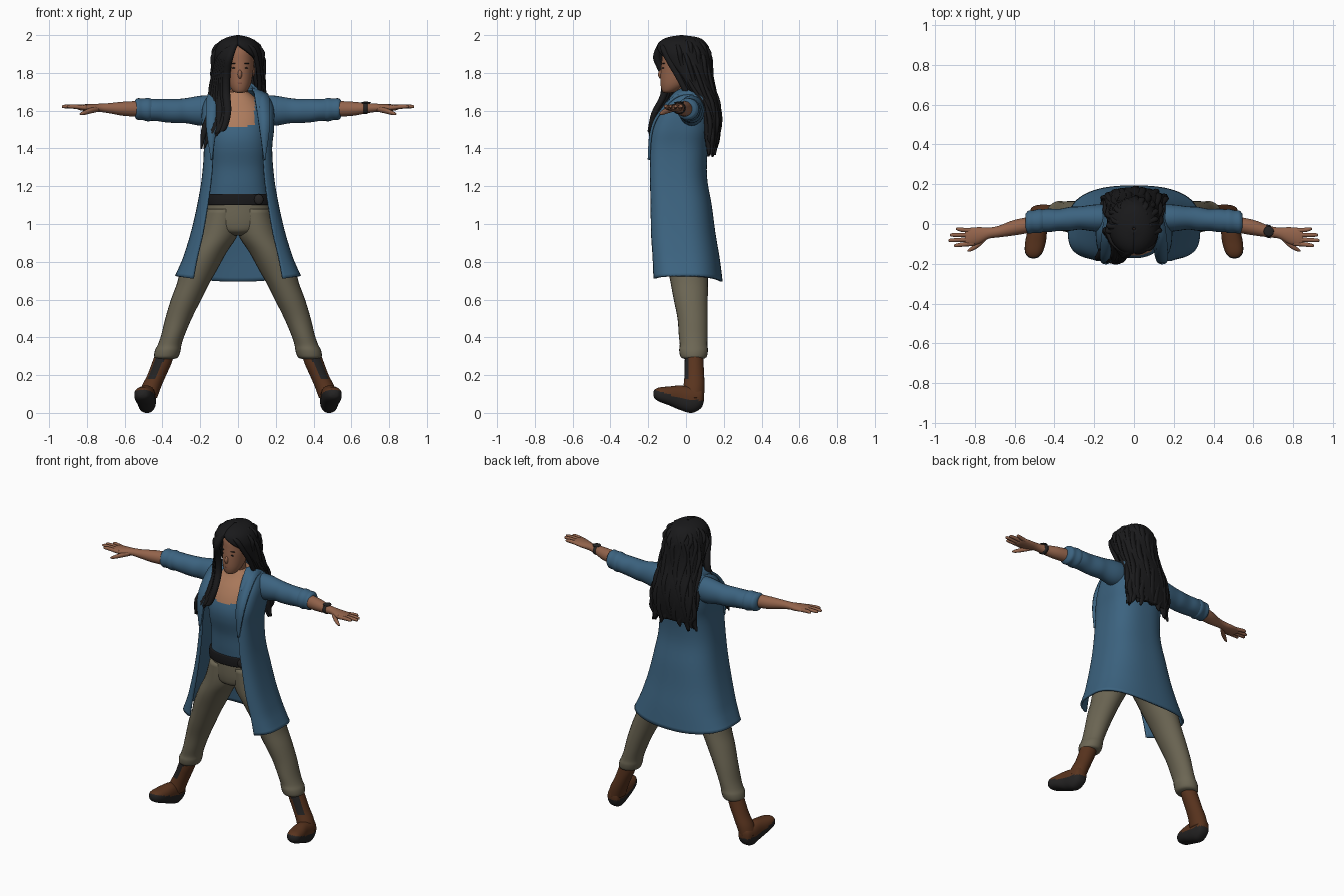
import bpy, bmesh, math, random
from mathutils import Vector

random.seed(4)


def mat(name, r, g, b):
    m = bpy.data.materials.new(name)
    m.diffuse_color = (r, g, b, 1)
    return m


BLUE = mat("denim_blue", 0.045, 0.125, 0.215)
KHAKI = mat("khaki", 0.15, 0.133, 0.088)
SKIN = mat("skin", 0.29, 0.125, 0.07)
CHEST = mat("light_skin", 0.42, 0.2, 0.11)
BROWN = mat("boot_brown", 0.10, 0.034, 0.013)
BLACK = mat("hair_black", 0.010, 0.010, 0.011)
DARK = mat("dark_leather", 0.018, 0.017, 0.017)
LIP = mat("lip_brown", 0.19, 0.065, 0.045)


def smooth(rows, sub):
    """Catmull-Rom interpolation of number rows."""
    out = []
    for i in range(len(rows) - 1):
        q = [rows[max(i - 1, 0)], rows[i], rows[i + 1], rows[min(i + 2, len(rows) - 1)]]
        for k in range(sub):
            t = k / sub
            out.append([0.5 * (2 * b + (c - a) * t + (2 * a - 5 * b + 4 * c - d) * t * t
                               + (3 * b - a - 3 * c + d) * t ** 3) for a, b, c, d in zip(*q)])
    return out + [list(rows[-1])]


def finish(name, bm, mats, rule=None, solid=0):
    bmesh.ops.recalc_face_normals(bm, faces=bm.faces[:])
    for f in bm.faces:
        f.smooth = True
        if rule:
            f.material_index = rule(f.calc_center_median())
    me = bpy.data.meshes.new(name)
    bm.to_mesh(me)
    bm.free()
    for m in mats:
        me.materials.append(m)
    ob = bpy.data.objects.new(name, me)
    bpy.context.collection.objects.link(ob)
    if solid:
        md = ob.modifiers.new("thickness", "SOLIDIFY")
        md.thickness, md.offset = solid, 0
    return ob


def spow(v, p):
    return math.copysign(abs(v) ** p, v)


def loft(name, rows, mats, axis="z", n=24, sub=4, p=1.0, front=None, sheet=False, solid=0, rule=None, hem=0):
    """Rows are centre x, y, z, two radii and, for sheets, half the front opening."""
    bm = bmesh.new()
    rings = []
    rows = smooth(rows, sub)
    pf = front or p
    for j, r in enumerate(rows):
        c, ra, rb = Vector(r[:3]), max(r[3], .001), max(r[4], .001)
        tm = math.pi
        if sheet:
            tm -= math.asin(min(1, max(r[5], 0) / ra) ** (1 / pf))
        ring = []
        for i in range(n + (1 if sheet else 0)):
            t = -tm + 2 * tm * i / n
            e = pf if math.cos(t) < 0 else p
            a, b = ra * spow(math.sin(t), e), rb * spow(math.cos(t), e)
            o = {"x": (0, a, b), "y": (a, 0, b), "z": (a, b, 0)}[axis]
            v = c + Vector(o)
            v.z += hem * (a / ra) ** 2 * max(0, 1 - (len(rows) - 1 - j) / sub)
            ring.append(bm.verts.new(v))
        rings.append(ring)
    for A, B in zip(rings, rings[1:]):
        for i in range(n):
            k = i + 1 if sheet else (i + 1) % n
            bm.faces.new((A[i], A[k], B[k], B[i]))
    if not sheet:
        bm.faces.new(rings[0])
        bm.faces.new(rings[-1][::-1])
    return finish(name, bm, mats, rule, solid)


def body(rows):
    """Rows of z, half width, front y, back y and optional opening."""
    return [(0, (f + b) / 2, z, w, (b - f) / 2, *o) for z, w, f, b, *o in rows]


def blob(name, c, r, m):
    bm = bmesh.new()
    bmesh.ops.create_uvsphere(bm, u_segments=16, v_segments=10, radius=1)
    for v in bm.verts:
        v.co = Vector([v.co[i] * r[i] + c[i] for i in range(3)])
    return finish(name, bm, [m])


# Top and chest
loft("torso", body([(1.12, .165, -.125, .10), (1.2, .155, -.135, .10), (1.3, .15, -.145, .09),
                    (1.4, .155, -.168, .09), (1.47, .155, -.17, .10), (1.54, .15, -.15, .11),
                    (1.6, .14, -.12, .11), (1.66, .10, -.08, .10), (1.70, .055, -.06, .07)]),
     [BLUE, CHEST], n=64, sub=8, p=.9,
     rule=lambda c: 1 if c.z > 1.515 + 1.2 * c.x ** 2 and abs(c.x) < .088 or c.z > 1.66 else 0)
loft("neck", [(0, .005, 1.62, .055, .06), (.005, -.005, 1.69, .048, .05), (.01, -.015, 1.76, .048, .05)], [SKIN])

# Open coat
loft("coat", body([(1.715, .085, -.03, .09, .075), (1.695, .13, -.06, .11, .085), (1.66, .165, -.09, .125, .09),
                   (1.6, .185, -.135, .135, .10), (1.5, .185, -.18, .13, .115), (1.4, .175, -.197, .11, .13),
                   (1.25, .185, -.20, .105, .14), (1.1, .21, -.198, .13, .16), (.95, .245, -.196, .15, .185),
                   (.82, .285, -.188, .172, .215), (.695, .328, -.18, .188, .235)]),
     [BLUE], n=64, p=.8, front=.5, sheet=True, solid=.012, hem=.03)

# Collar and lapels, built from an inner and an outer edge
inner = smooth([(0, .085, 1.74), (.07, .05, 1.74), (.092, -.05, 1.69), (.10, -.13, 1.6),
                (.115, -.183, 1.5), (.137, -.196, 1.34)], 5)
outer = smooth([(0, .14, 1.66), (.12, .10, 1.67), (.16, -.04, 1.68), (.17, -.145, 1.58),
                (.165, -.185, 1.48), (.144, -.196, 1.34)], 5)
for s, side in ((1, "left"), (-1, "right")):
    bm = bmesh.new()
    edge = [[bm.verts.new((x * s, y, z)) for x, y, z in e] for e in (inner, outer)]
    for i in range(len(inner) - 1):
        bm.faces.new((edge[0][i], edge[0][i + 1], edge[1][i + 1], edge[1][i]))
    finish(side + "_lapel", bm, [BLUE], solid=.014)

# Hips and belt
loft("hips", body([(1.14, .163, -.122, .1), (1.06, .172, -.125, .115), (1.0, .172, -.122, .12),
                   (.96, .13, -.11, .11), (.94, .05, -.07, .08)]), [KHAKI], n=32)
loft("belt", body([(1.10, .174, -.137, .112), (1.13, .177, -.139, .112), (1.16, .172, -.137, .11)]),
     [BLACK], n=40, p=.9)
blob("belt_buckle", (.11, -.125, 1.13), (.025, .012, .028), DARK)

for s, side in ((1, "left_"), (-1, "right_")):
    def m(rows):
        return [(r[0] * s, *r[1:]) for r in rows]

    # Sleeve with rolled cuff
    loft(side + "sleeve", m([(.10, .03, 1.605, .065, .075), (.19, .03, 1.6, .068, .08), (.27, .03, 1.6, .058, .067),
                             (.32, .026, 1.598, .060, .064), (.38, .02, 1.6, .055, .062), (.43, .018, 1.603, .059, .058),
                             (.48, .015, 1.605, .054, .058)]), [BLUE], "x")
    loft(side + "cuff", m([(.455, .016, 1.605, .054, .056), (.475, .015, 1.605, .061, .062), (.505, .012, 1.607, .057, .057),
                           (.53, .009, 1.608, .058, .058), (.545, .006, 1.61, .045, .046)]), [BLUE], "x")
    # Forearm, palm and fingers
    loft(side + "forearm", m([(.50, .0, 1.61, .04, .042), (.6, -.018, 1.61, .039, .038), (.68, -.038, 1.613, .029, .027),
                              (.73, -.046, 1.615, .028, .022), (.78, -.058, 1.615, .042, .02),
                              (.83, -.066, 1.617, .046, .016), (.85, -.068, 1.618, .04, .011)]), [SKIN], "x")
    for i, (tx, ty, by) in enumerate(((.895, -.025, -.034), (.925, -.055, -.055), (.932, -.082, -.077), (.905, -.108, -.098))):
        loft(side + "finger_%d" % (i + 1), m([(.80, by, 1.615, .011, .012), (.86, (by + ty) / 2, 1.621, .0115, .0115),
             (tx - .01, ty, 1.622, .009, .009), (tx, ty, 1.62, .003, .003)]), [SKIN], "x", n=10)
    loft(side + "thumb", m([(.735, -.06, 1.61, .014, .014), (.78, -.1, 1.6, .017, .015), (.82, -.127, 1.587, .011, .011),
                            (.838, -.135, 1.582, .003, .003)]), [SKIN], "x", n=10)

    # Trouser leg with gathered hem
    loft(side + "trouser_leg", m([(.085, -.005, 1.08, .085, .115), (.105, 0, .95, .105, .12), (.16, .003, .85, .10, .115),
                                  (.21, .012, .75, .095, .105), (.24, .018, .68, .085, .098), (.275, .025, .6, .08, .09),
                                  (.315, .035, .5, .07, .08), (.345, .038, .41, .062, .076), (.362, .04, .36, .063, .073),
                                  (.372, .04, .33, .068, .076), (.38, .04, .295, .063, .068), (.382, .04, .285, .04, .045)]),
         [KHAKI])
    # Boot: shaft with dark front panel, foot with dark sole
    loft(side + "boot_shaft", m([(.385, .042, .32, .05, .048), (.405, .043, .26, .052, .05), (.43, .044, .2, .05, .052),
                                 (.458, .042, .14, .052, .056), (.478, .035, .08, .05, .06)]), [BROWN, DARK], n=40, sub=6,
         rule=lambda c: 1 if .18 < c.z < .30 and c.y < .012 and abs(c.x) > .385 + (.3 - c.z) * .42 else 0)
    loft(side + "boot_foot", m([(.475, .095, .085, .012, .02), (.478, .08, .076, .038, .05), (.482, .03, .068, .048, .068),
                                (.486, -.03, .08, .049, .065), (.495, -.09, .09, .052, .05), (.503, -.14, .097, .045, .038),
                                (.505, -.165, .1, .028, .024), (.505, -.173, .1, .008, .008)]), [BROWN, DARK], "y",
         n=40, sub=6, p=.85, rule=lambda c: 1 if c.z < .066 - .34 * min(c.y, 0) else 0)

# Wrist watch
loft("watch_strap", [(.665, -.035, 1.613, .033, .031), (.685, -.039, 1.613, .033, .031)], [DARK], "x", sub=1)
blob("watch_face", (.677, -.037, 1.642), (.026, .026, .006), DARK)

# Head and face
loft("head", [(.01, -.098, 1.694, .012, .015), (.01, -.088, 1.703, .036, .038), (.01, -.062, 1.74, .058, .073),
              (.01, -.042, 1.8, .069, .093), (.01, -.025, 1.86, .075, .104), (.01, -.018, 1.92, .07, .1),
              (.01, -.01, 1.96, .045, .06)], [SKIN], n=32)
blob("nose", (.01, -.130, 1.792), (.012, .018, .024), SKIN)
blob("mouth", (.01, -.127, 1.747), (.02, .009, .007), LIP)
for s, side in ((1, "left_"), (-1, "right_")):
    blob(side + "ear", (.01 + s * .072, -.02, 1.81), (.008, .018, .03), SKIN)
    blob(side + "eye", (.01 + s * .031, -.121, 1.826), (.012, .006, .004), BLACK)
    blob(side + "brow", (.01 + s * .032, -.118, 1.85), (.018, .008, .003), BLACK)

# Hair shell, open around the face and hanging down the back
hair = body([(1.99, .006, -.03, -.02, 0), (1.977, .06, -.10, .065, 0), (1.95, .096, -.14, .10, .0),
             (1.91, .115, -.148, .12, .05), (1.87, .12, -.135, .125, .09), (1.8, .125, -.09, .13, .112),
             (1.72, .128, -.04, .145, .12), (1.64, .135, .02, .168, .128), (1.55, .147, .06, .175, .14),
             (1.46, .15, .08, .165, .14), (1.41, .135, .09, .155, .128)])
loft("hair_shell", hair, [BLACK], n=40, sheet=True, solid=.02)

# Wavy strands over the shell
for i in range(15):
    t = -1.75 + i * .25
    end = random.uniform(-.03, .04)
    rows = []
    for j, (x, y, z, a, b, o) in enumerate(hair[1:]):
        w = .010 * math.sin(j * 1.7 + i * 2.1)
        rows.append((x + a * math.sin(t) + w, y + b * math.cos(t) + w * .5, z, .019, .013))
    x, y, z = rows[-1][:3]
    rows.append((x * 1.12, y, z - .03 + end, .006, .005))
    loft("hair_strand_%d" % (i + 1), rows, [BLACK], n=8, sub=3)

# Short sweep from the parting to the temple
for i in range(3):
    loft("temple_sweep_%d" % (i + 1), [(.03, -.115 + .03 * i, 1.962, .012, .012), (.075, -.118 + .03 * i, 1.93, .018, .018),
         (.1, -.085 + .03 * i, 1.86, .014, .02), (.112, -.04 + .03 * i, 1.78, .012, .018),
         (.115, .0 + .03 * i, 1.70, .012, .016)], [BLACK], n=10)

# Long lock swept over the front of one shoulder
for i in range(7):
    d = (i - 3) / 3
    w = .008 * math.sin(i * 2.3)
    loft("front_lock_%d" % (i + 1),
         [(.04, -.10 + .02 * d, 1.96, .012, .012), (-.025 - .01 * d, -.13, 1.945 - .01 * d, .022, .018),
          (-.07 - .024 * d, -.125 + .03 * d, 1.88, .022, .02), (-.09 - .03 * d, -.085 + .035 * d, 1.79, .021, .02),
          (-.10 - .038 * d, -.075 + .04 * d, 1.69, .022, .02), (-.105 - .05 * d + w, -.135 + .03 * d, 1.59, .02, .018),
          (-.125 - .045 * d - w, -.178 + .01 * d, 1.50, .018, .014),
          (-.15 - .045 * d, -.182 + .015 * d, 1.44 - .05 * d + w, .005, .005)], [BLACK], n=10)
